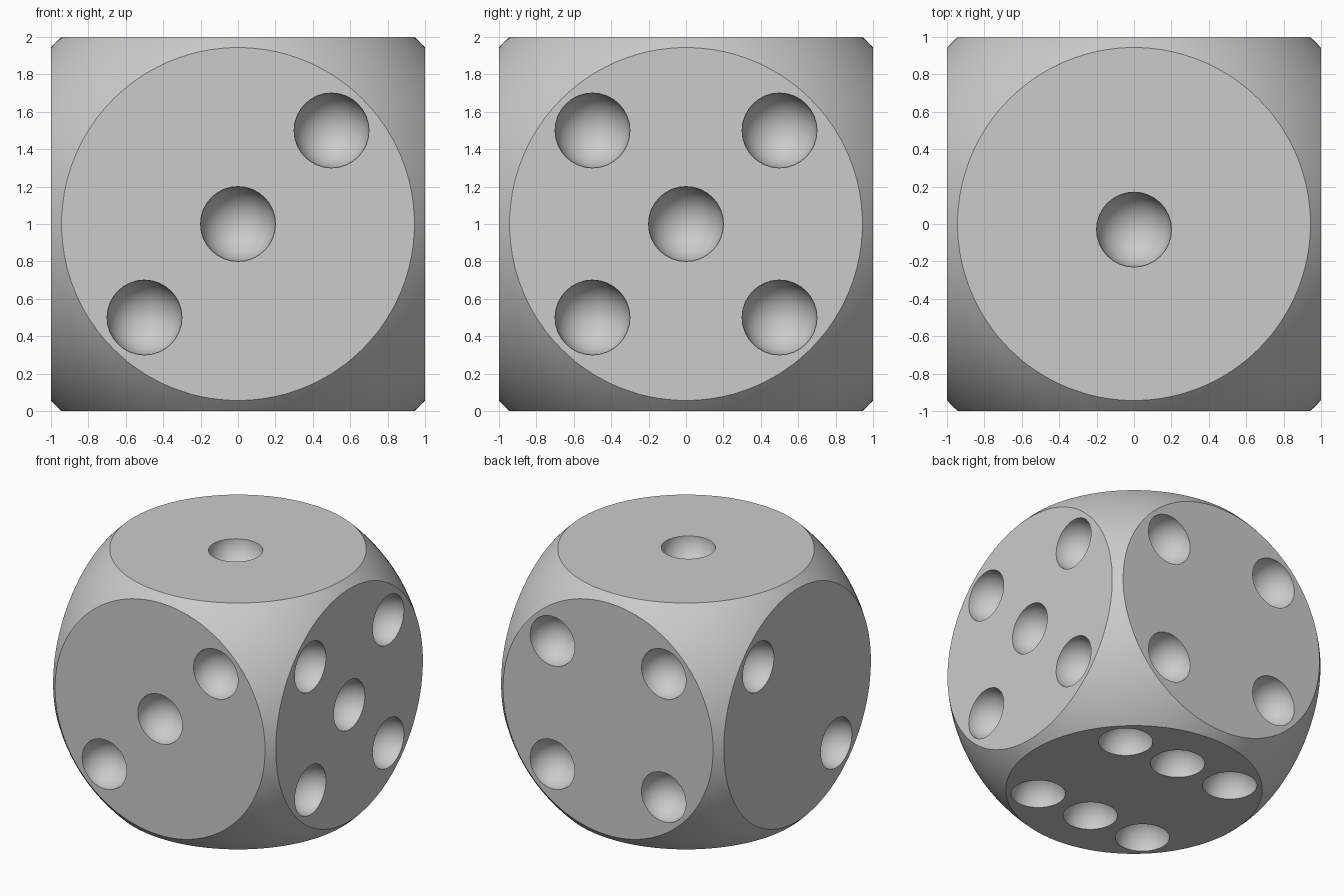
import bpy, bmesh, math
from mathutils import Vector

if "Cube" in bpy.data.objects:
    bpy.data.objects.remove(bpy.data.objects["Cube"])

# Die body: cube whose corners are rounded off by a sphere
bpy.ops.mesh.primitive_cube_add(size=2, location=(0, 0, 1))
die = bpy.context.object
die.name = "die_body"
bpy.ops.mesh.primitive_uv_sphere_add(segments=128, ring_count=63,
                                     radius=math.hypot(1, 0.944), location=(0, 0, 1))
rounder = bpy.context.object
rounder.name = "corner_rounder"

# Pip positions per face: outward normal -> points relative to the die centre
h = 0.5
faces = {
    (0, 0, 1): [(0, -0.03, 1)],
    (-1, 0, 0): [(-1, h, h), (-1, -h, -h)],
    (0, -1, 0): [(h, -1, h), (0, -1, 0), (-h, -1, -h)],
    (0, 1, 0): [(x, 1, z) for x in (-h, h) for z in (-h, h)],
    (1, 0, 0): [(1, y, z) for y in (-h, h) for z in (-h, h)] + [(1, 0, 0)],
    (0, 0, -1): [(x, y, -1) for x in (-h, 0, h) for y in (-h, h)],
}

# Pip cutters: spheres centred on the faces, poles along the face normals
bm = bmesh.new()
for normal, points in faces.items():
    turn = Vector((0, 0, 1)).rotation_difference(Vector(normal)).to_matrix().to_4x4()
    for p in points:
        m = turn.copy()
        m.translation = Vector(p) + Vector((0, 0, 1))
        bmesh.ops.create_uvsphere(bm, u_segments=32, v_segments=17, radius=0.201, matrix=m)
mesh = bpy.data.meshes.new("pip_cutters")
bm.to_mesh(mesh)
bm.free()
pips = bpy.data.objects.new("pip_cutters", mesh)
bpy.context.collection.objects.link(pips)

# Round the corners, then sink the pips
bpy.context.view_layer.objects.active = die
for cutter, op in ((rounder, 'INTERSECT'), (pips, 'DIFFERENCE')):
    mod = die.modifiers.new(cutter.name, 'BOOLEAN')
    mod.operation = op
    mod.solver = 'EXACT'
    mod.object = cutter
    bpy.ops.object.modifier_apply(modifier=mod.name)
    bpy.data.objects.remove(cutter)

bpy.ops.object.select_all(action='DESELECT')
die.select_set(True)
bpy.ops.object.shade_smooth_by_angle(angle=math.radians(20))
